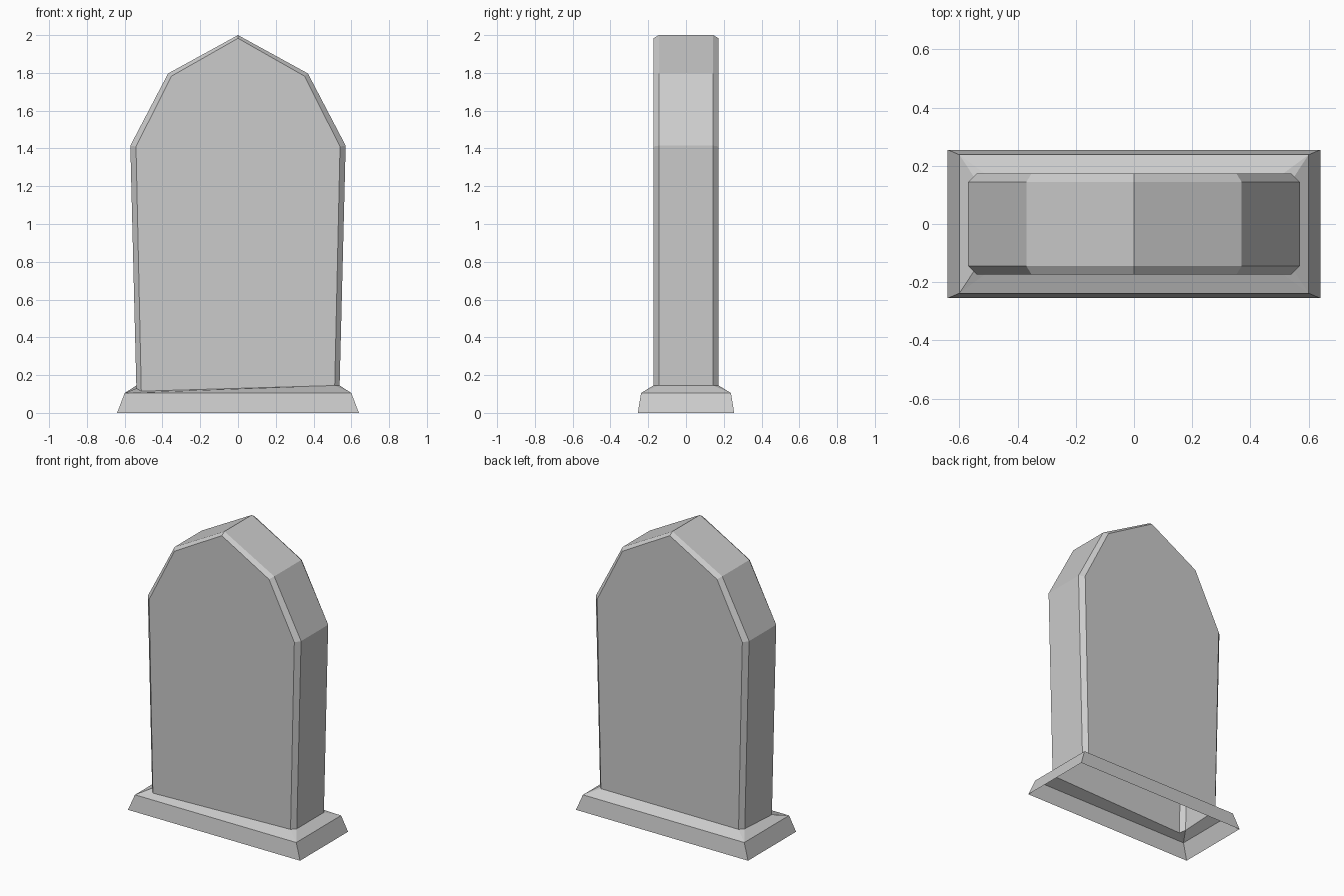
import bpy, bmesh

if "Cube" in bpy.data.objects:
    bpy.data.objects.remove(bpy.data.objects["Cube"])


def make_object(name, build):
    mesh = bpy.data.meshes.new(name)
    bm = bmesh.new()
    build(bm)
    bmesh.ops.remove_doubles(bm, verts=bm.verts, dist=0.0005)
    bmesh.ops.recalc_face_normals(bm, faces=bm.faces)
    bm.to_mesh(mesh)
    bm.free()
    obj = bpy.data.objects.new(name, mesh)
    bpy.context.collection.objects.link(obj)
    return obj


def mirrored(half):
    # half runs from right foot up to the apex on x = 0
    return half + [(-x, z) for x, z in reversed(half[:-1])]


def foot_z(x, y):
    # the ground line dips at the front left corner
    if x < 0 and y < 0:
        return 0.115 if y < -0.16 else 0.13
    return 0.145


OUTER = mirrored([(0.538, 0.145), (0.57, 1.415), (0.37, 1.797), (0, 2.0)])
INNER = mirrored([(0.512, 0.145), (0.54, 1.41), (0.352, 1.783), (0, 1.983)])
Y_FACE, Y_SIDE = 0.173, 0.144


# Headstone: four profile loops from front to back, open underneath
def headstone(bm):
    loops = []
    for profile, y in ((INNER, -Y_FACE), (OUTER, -Y_SIDE), (OUTER, Y_SIDE), (INNER, Y_FACE)):
        loops.append([bm.verts.new((x, y, foot_z(x, y) if z < 0.2 else z)) for x, z in profile])
    for a, b in zip(loops, loops[1:]):
        for i in range(len(a) - 1):
            bm.faces.new((a[i], a[i + 1], b[i + 1], b[i]))
    bm.faces.new(loops[0])
    bm.faces.new(loops[-1])


# Plinth: flared skirt and a sloped collar up to the chamfered stone, hollow below
def plinth(bm):
    corners = ((1, 1), (-1, 1), (-1, -1), (1, -1))
    low = [bm.verts.new((0.64 * sx, 0.255 * sy, 0)) for sx, sy in corners]
    mid = [bm.verts.new((0.60 * sx, 0.238 * sy, 0.105)) for sx, sy in corners]
    collar = []
    for sx, sy in corners:
        pair = [(0.538 * sx, Y_SIDE * sy), (0.512 * sx, Y_FACE * sy)]
        if sx * sy < 0:
            pair.reverse()
        collar.append([bm.verts.new((x, y, foot_z(x, y))) for x, y in pair])
    for i in range(4):
        j = (i + 1) % 4
        bm.faces.new((low[i], low[j], mid[j], mid[i]))
        bm.faces.new((mid[i], mid[j], collar[j][0], collar[i][1]))
        bm.faces.new((mid[i], collar[i][1], collar[i][0]))


make_object("headstone", headstone)
base = make_object("plinth", plinth)

# Make the hollow plinth face outwards
mesh = base.data
if sum(p.normal.z * p.area for p in mesh.polygons) < 0:
    mesh.flip_normals()
stone = bpy.data.objects["headstone"].data
if sum(p.normal.dot(p.center) * p.area for p in stone.polygons) < 0:
    stone.flip_normals()
